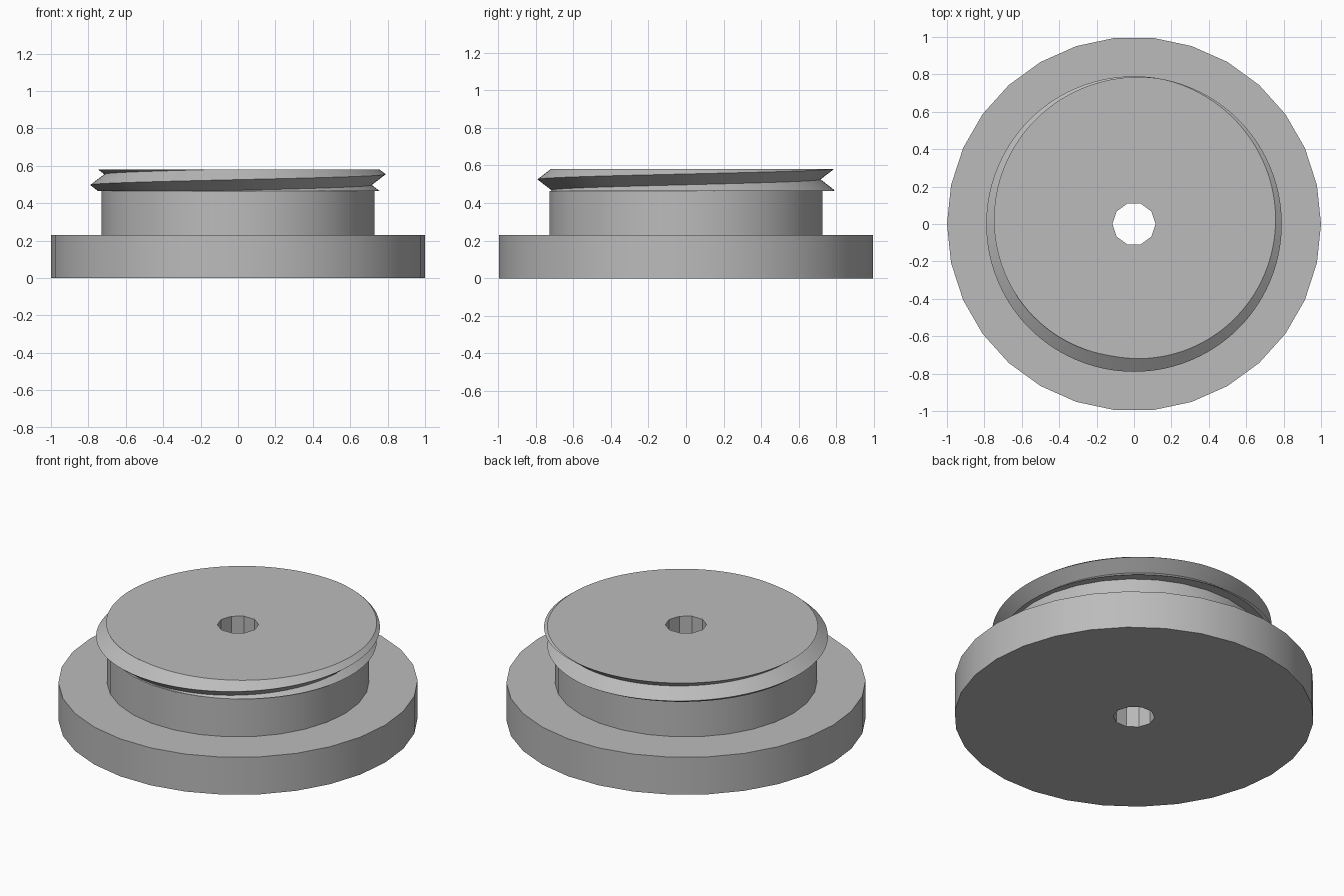
import bpy, bmesh
from math import pi, cos, sin, radians

if "Cube" in bpy.data.objects:
    bpy.data.objects.remove(bpy.data.objects["Cube"])

# Single plain grey
grey = bpy.data.materials.new("plain_grey")
grey.use_nodes = True
COLOUR = (0.5, 0.5, 0.5, 1)
grey.diffuse_color = COLOUR
grey.node_tree.nodes["Principled BSDF"].inputs["Base Color"].default_value = COLOUR

BORE_RADIUS, BORE_SIDES = 0.115, 10
FLANGE_TOP, NECK_TOP, CAP_TOP = 0.23, 0.465, 0.58


def point(radius, angle, z):
    return (radius * cos(angle), radius * sin(angle), z)


def cylinder_columns(radius, z0, z1, sides=30):
    angles = [2 * pi * i / sides for i in range(sides + 1)]
    return [[point(radius, a, z) for z in (z0, z1)] for a in angles]


def skin(bm, columns):
    """Join neighbouring vertical columns of points with quads."""
    grid = [[bm.verts.new(p) for p in col] for col in columns]
    for a, b in zip(grid, grid[1:]):
        for j in range(len(a) - 1):
            bm.faces.new((a[j], b[j], b[j + 1], a[j + 1]))


def bored_part(name, columns, z0, z1):
    """Closed ring: outer wall, central bore, flat bottom and top."""
    bm = bmesh.new()
    skin(bm, columns)
    skin(bm, cylinder_columns(BORE_RADIUS, z0, z1, BORE_SIDES))
    bmesh.ops.remove_doubles(bm, verts=bm.verts[:], dist=1e-5)
    for z in (z0, z1):
        rim = [e for e in bm.edges if e.is_boundary
               and all(abs(v.co.z - z) < 1e-4 for v in e.verts)]
        bmesh.ops.triangle_fill(bm, edges=rim, use_beauty=True)
    bmesh.ops.recalc_face_normals(bm, faces=bm.faces[:])
    mesh = bpy.data.meshes.new(name)
    bm.to_mesh(mesh)
    bm.free()
    mesh.materials.append(grey)
    obj = bpy.data.objects.new(name, mesh)
    bpy.context.collection.objects.link(obj)
    bpy.ops.object.select_all(action='DESELECT')
    obj.select_set(True)
    bpy.context.view_layer.objects.active = obj
    bpy.ops.object.shade_smooth_by_angle(angle=radians(30))
    return obj


# Wide flange and narrower neck
bored_part("base_flange", cylinder_columns(1.0, 0, FLANGE_TOP), 0, FLANGE_TOP)
bored_part("neck", cylinder_columns(0.73, FLANGE_TOP, NECK_TOP), FLANGE_TOP, NECK_TOP)

# Screw thread: helical triangular ridge trimmed flat at both ends
ROOT, CREST, PITCH, START = 0.715, 0.79, 0.115, 0.497


def thread_column(angle):
    crest_z = START + PITCH * (angle - pi) / (2 * pi)
    column = []
    for half_turn in range(-4, 7):
        z = min(max(crest_z + half_turn * PITCH / 2, NECK_TOP), CAP_TOP)
        turn = (z - crest_z) / PITCH
        away = 2 * abs(turn - round(turn))
        column.append(point(CREST + (ROOT - CREST) * away, angle, z))
    return column


STEPS = 120
bored_part("threaded_cap", [thread_column(2 * pi * i / STEPS) for i in range(STEPS + 1)],
           NECK_TOP, CAP_TOP)
